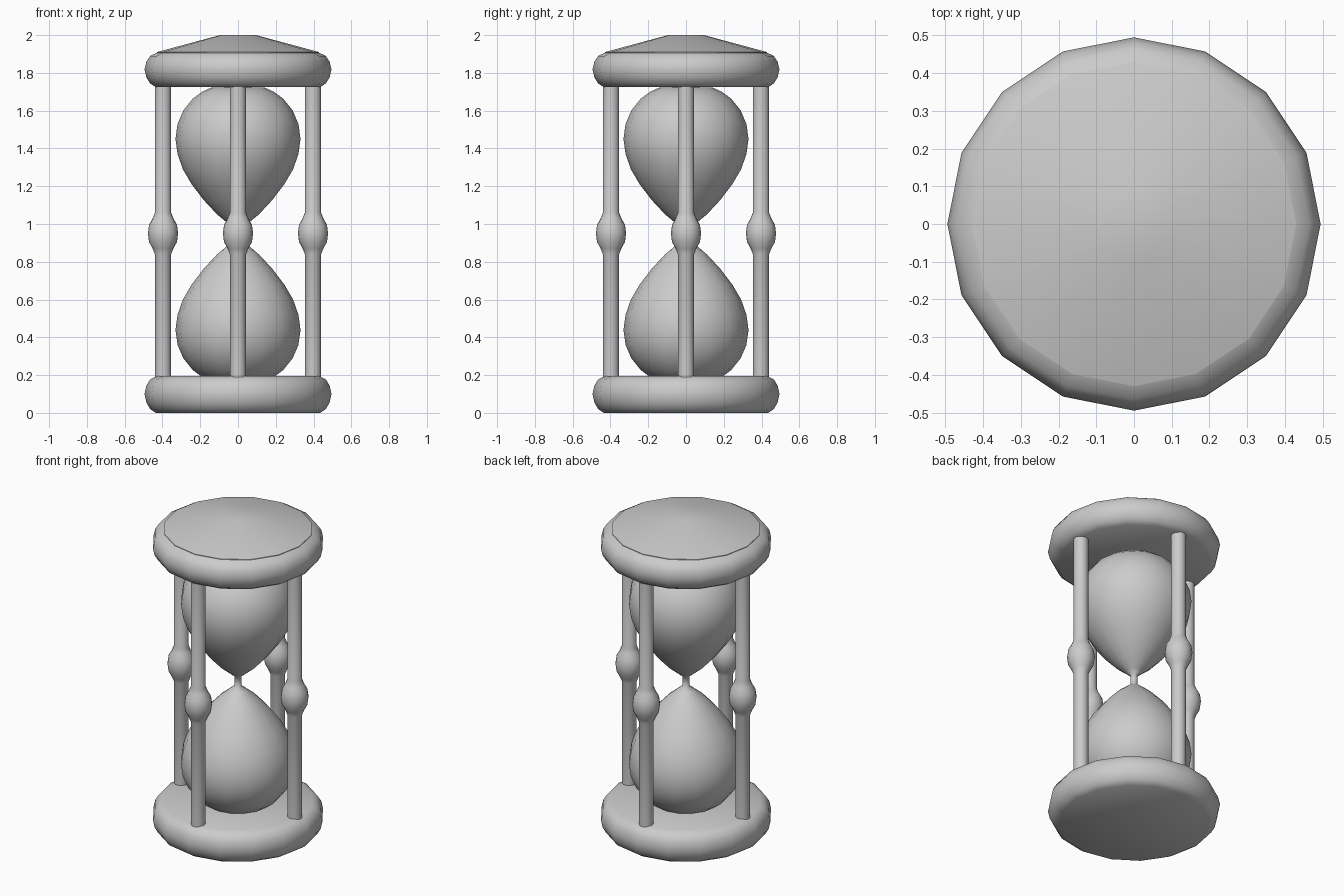
import bpy, bmesh, math

if "Cube" in bpy.data.objects:
    bpy.data.objects.remove(bpy.data.objects["Cube"])


def lathe(name, profile, sides, x=0.0, y=0.0, angle=40):
    """Revolve (radius, z) points about a vertical axis at x, y."""
    bm = bmesh.new()
    rings = []
    for r, z in profile:
        if r == 0:
            rings.append([bm.verts.new((x, y, z))] * sides)
        else:
            rings.append([bm.verts.new((x + r * math.cos(2 * math.pi * i / sides),
                                        y + r * math.sin(2 * math.pi * i / sides), z))
                          for i in range(sides)])
    for a, b in zip(rings, rings[1:]):
        for i in range(sides):
            j = (i + 1) % sides
            bm.faces.new(list(dict.fromkeys((a[i], a[j], b[j], b[i]))))
    bmesh.ops.recalc_face_normals(bm, faces=bm.faces)
    mesh = bpy.data.meshes.new(name)
    bm.to_mesh(mesh)
    bm.free()
    obj = bpy.data.objects.new(name, mesh)
    bpy.context.collection.objects.link(obj)
    bpy.ops.object.select_all(action='DESELECT')
    obj.select_set(True)
    bpy.context.view_layer.objects.active = obj
    bpy.ops.object.shade_smooth_by_angle(angle=math.radians(angle))
    return obj


# Rounded end plates, the upper one with a shallow conical crown
rim = [(0.435, 0.0), (0.465, 0.02), (0.485, 0.055), (0.495, 0.1),
       (0.485, 0.145), (0.465, 0.177), (0.43, 0.195)]
lathe("base_plate", [(0, 0.0)] + rim + [(0, 0.195)], 16)
top_rim = [(r, z * 0.93 + 1.725) for r, z in rim]
lathe("top_plate", [(0, 1.725)] + top_rim + [(0.43, 1.91), (0.095, 2.0), (0, 2.0)], 16)

# Glass bulbs, mirrored about the narrow neck
mid = 0.945
half = [(0, 0.165), (0.14, 0.167), (0.19, 0.19), (0.24, 0.227), (0.29, 0.29),
        (0.32, 0.36), (0.331, 0.44), (0.32, 0.52), (0.292, 0.60), (0.245, 0.68),
        (0.18, 0.765), (0.11, 0.84), (0.05, 0.89), (0.02, 0.915)]
glass = half + [(r, 2 * mid - z) for r, z in reversed(half)]
lathe("glass_bulbs", glass, 16, angle=60)

# Four turned posts with a central bead
post = [(0, 0.185), (0.043, 0.185), (0.043, 0.84), (0.055, 0.87), (0.074, 0.905),
        (0.08, 0.95), (0.074, 0.995), (0.055, 1.03), (0.043, 1.06), (0.043, 1.74), (0, 1.74)]
for n in range(4):
    a = n * math.pi / 2
    lathe(f"post_{n + 1}", post, 16, 0.397 * math.cos(a), 0.397 * math.sin(a), 50)
